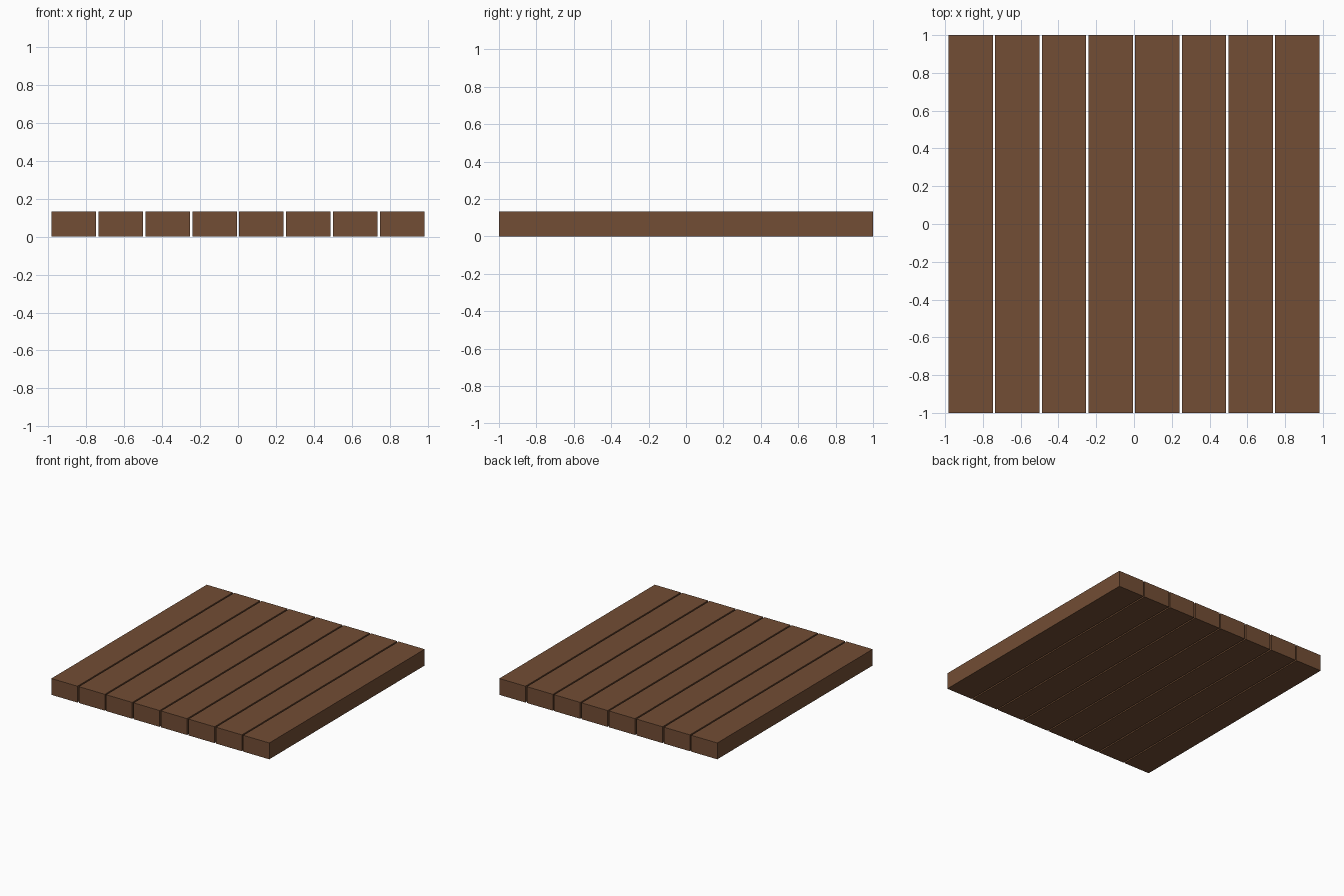
import bpy

if "Cube" in bpy.data.objects:
    bpy.data.objects.remove(bpy.data.objects["Cube"])

# Shared brown wood material
wood = bpy.data.materials.new("brown_wood")
wood.diffuse_color = (0.17, 0.075, 0.035, 1)
wood.use_nodes = True
wood.node_tree.nodes["Principled BSDF"].inputs["Base Color"].default_value = wood.diffuse_color

COUNT, PITCH = 8, 0.247
WIDTH, LENGTH, HEIGHT = 0.235, 2.0, 0.133

# Row of separate planks running front to back
for i in range(COUNT):
    x = (i - (COUNT - 1) / 2) * PITCH
    bpy.ops.mesh.primitive_cube_add(size=1, location=(x, 0, HEIGHT / 2))
    plank = bpy.context.object
    plank.name = f"floor_plank_{i + 1}"
    plank.scale = (WIDTH, LENGTH, HEIGHT)
    bpy.ops.object.transform_apply(location=False, rotation=False, scale=True)
    plank.data.materials.append(wood)
